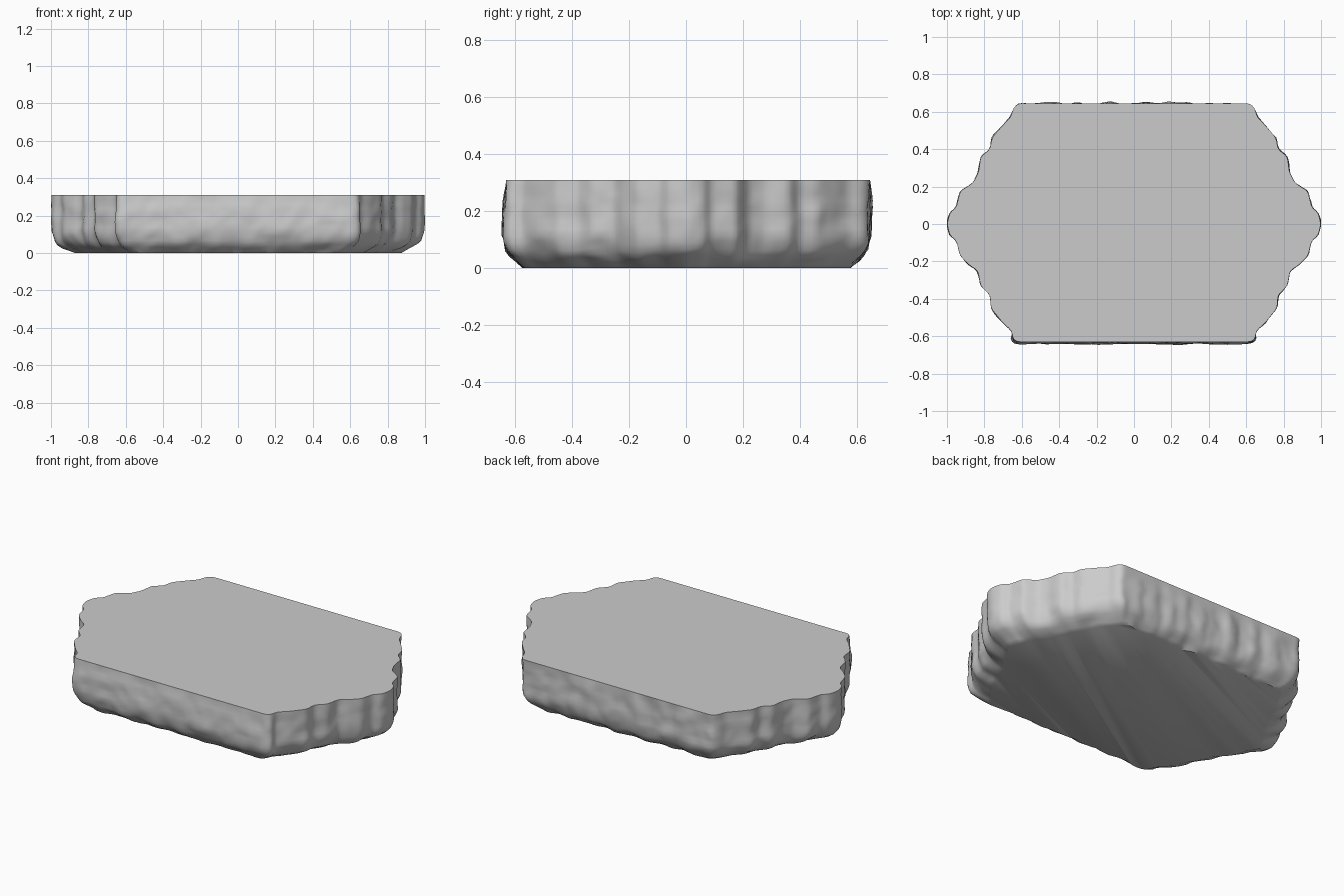
import bpy
import bmesh
import math
from mathutils import Vector, noise

if "Cube" in bpy.data.objects:
    bpy.data.objects.remove(bpy.data.objects["Cube"])

HEIGHT = 0.31

# Stone colour
stone = bpy.data.materials.new("stone grey")
stone.use_nodes = True
grey = (0.6, 0.6, 0.6, 1)
stone.diffuse_color = grey
stone.node_tree.nodes["Principled BSDF"].inputs["Base Color"].default_value = grey

# Chipped end outlines, listed from front to back
left_end = [(.625, -.63), (.645, -.62), (.655, -.57), (.70, -.53), (.765, -.45),
            (.77, -.38), (.82, -.33), (.835, -.25), (.88, -.22), (.93, -.17),
            (.95, -.09), (.985, -.06), (1, 0), (.985, .06), (.95, .09),
            (.93, .175), (.86, .22), (.83, .28), (.82, .36), (.77, .40),
            (.76, .46), (.70, .53), (.66, .57), (.645, .62), (.62, .645)]
right_end = [(-x, y) for x, y in reversed(left_end)]


def resample(points, step):
    """Split a closed outline into short even segments, then soften it."""
    result = []
    for a, b in zip(points, points[1:] + points[:1]):
        a, b = Vector(a), Vector(b)
        count = max(1, round((b - a).length / step))
        result += [a.lerp(b, i / count) for i in range(count)]
    n = len(result)
    return [(result[i - 1] + result[i] * 2 + result[(i + 1) % n]) / 4 for i in range(n)]


def hexagon_point(p):
    """Project an outline point onto the plain six-sided shape."""
    size = max(abs(p.y) / 0.635, abs(p.x) / 0.98 + abs(p.y) * 0.36 / (0.98 * 0.635))
    return p / size


# Each level: height, outline scale, how much of the chipped outline shows
levels = [(0, .885, .45), (.012, .91, .55), (.028, .94, .7), (.045, .965, .8),
          (.065, .982, .9), (.09, .992, 1)]
levels += [(.09 + (HEIGHT - .09) * i / 9, 1, 1) for i in range(1, 10)]


def rock_vertex(p, z, scale, chip):
    q = hexagon_point(p).lerp(p, chip) * scale
    out = p.normalized()
    if abs(p.x) < .62:
        out = Vector((0, math.copysign(1, p.y)))
    inner = min(1, (HEIGHT - z) / .06)
    # Small pits everywhere, strongest along the lower edge
    low = max(0, 1 - z / .1)
    bump = noise.noise(Vector((q.x * 9, q.y * 9, z * 14))) * (.008 + .012 * low)
    bump += noise.noise(Vector((q.x * 22, q.y * 22, z * 30 + 5))) * .004
    # Upright flutes on the back, gentle swelling on the front
    if p.y > .6:
        bump += noise.noise(Vector((q.x * 12, 3, z * 2))) * .014 - .002
    elif p.y < -.6:
        bump += .012 * math.sin(math.pi * min(1, z / HEIGHT))
    q += out * bump * inner
    dz = noise.noise(Vector((q.x * 8, q.y * 8, 9))) * .012 if 0 < z < .1 else 0
    return (q.x, q.y, max(0, z + dz * min(1, z / .03)))


# Slab: stacked rings closed with flat top and bottom
outline = resample(left_end + right_end, .018)
bm = bmesh.new()
rings = [[bm.verts.new(rock_vertex(p, *level)) for p in outline] for level in levels]
for lower, upper in zip(rings, rings[1:]):
    for i in range(len(outline)):
        j = (i + 1) % len(outline)
        bm.faces.new((lower[i], lower[j], upper[j], upper[i]))
bm.faces.new(rings[-1])
bm.faces.new(rings[0][::-1])
bmesh.ops.recalc_face_normals(bm, faces=bm.faces)

mesh = bpy.data.meshes.new("stone_slab")
bm.to_mesh(mesh)
bm.free()
mesh.materials.append(stone)
slab = bpy.data.objects.new("stone_slab", mesh)
bpy.context.collection.objects.link(slab)
bpy.context.view_layer.objects.active = slab
slab.select_set(True)
bpy.ops.object.shade_smooth_by_angle(angle=math.radians(40))
